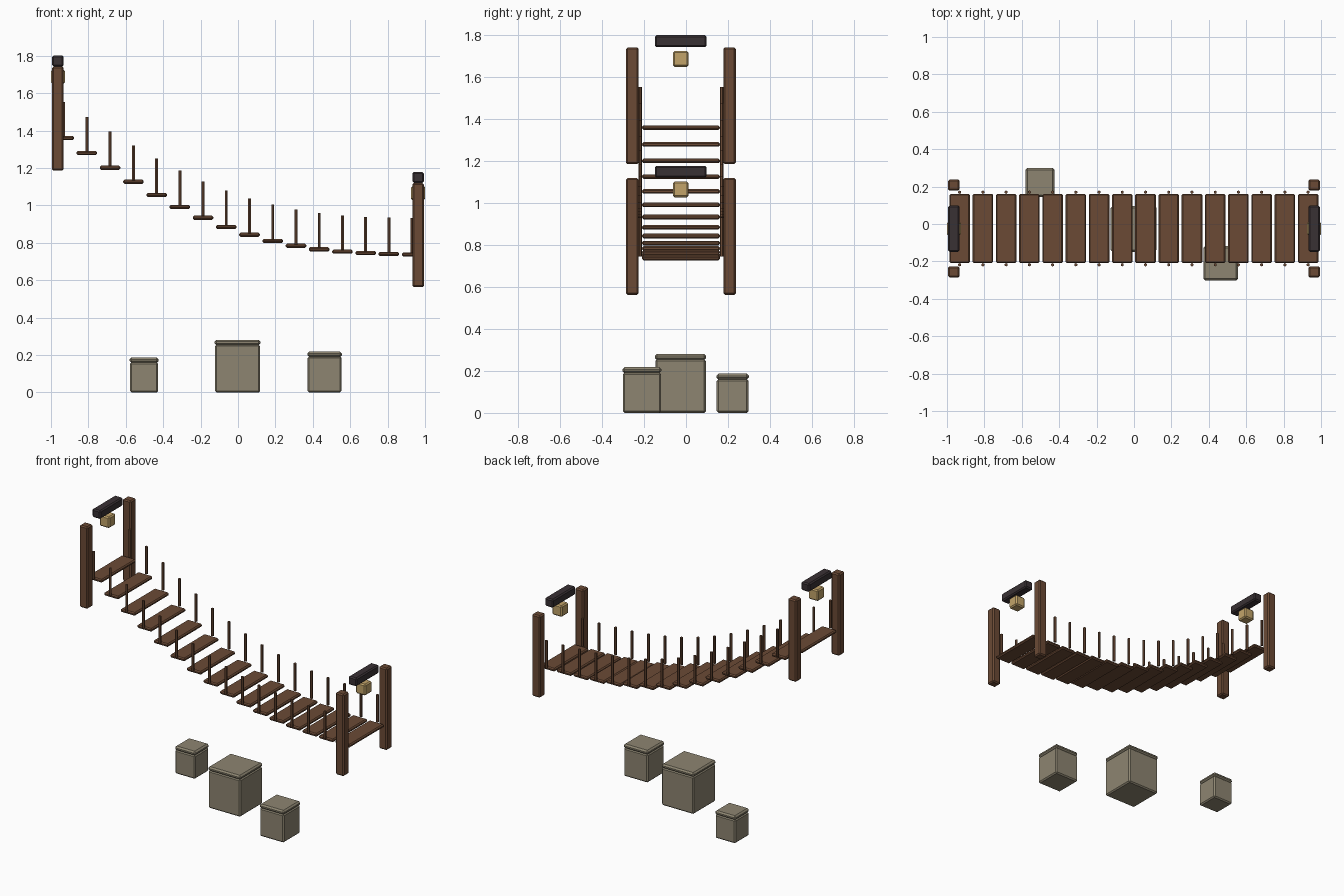
import bpy, bmesh, math

if "Cube" in bpy.data.objects:
    bpy.data.objects.remove(bpy.data.objects["Cube"])

YC = -0.024            # bridge centre line
N = 16                 # number of planks


def material(name, r, g, b):
    lin = [((c / 255 + 0.055) / 1.055) ** 2.4 for c in (r, g, b)]
    m = bpy.data.materials.new(name)
    m.diffuse_color = (*lin, 1)
    m.use_nodes = True
    m.node_tree.nodes["Principled BSDF"].inputs["Base Color"].default_value = m.diffuse_color
    return m


wood = material("brown wood", 107, 74, 53)
stone = material("grey stone", 141, 133, 113)
dark = material("dark iron", 57, 49, 52)
glow = material("lantern tan", 194, 164, 106)


def finish(name, bm, mat):
    me = bpy.data.meshes.new(name)
    bm.to_mesh(me)
    bm.free()
    me.materials.append(mat)
    ob = bpy.data.objects.new(name, me)
    bpy.context.collection.objects.link(ob)
    return ob


def box(name, centre, size, mat, bevel=0.008):
    """Box with chamfered edges."""
    bm = bmesh.new()
    bmesh.ops.create_cube(bm, size=1)
    for v in bm.verts:
        v.co = [c + s * k for c, s, k in zip(centre, size, v.co)]
    bmesh.ops.bevel(bm, geom=bm.edges[:], offset=bevel, segments=1, affect='EDGES')
    return finish(name, bm, mat)


def rod(name, x, y, z0, z1, radius, mat):
    bm = bmesh.new()
    bmesh.ops.create_cone(bm, cap_ends=True, segments=6, radius1=radius,
                          radius2=radius, depth=z1 - z0)
    bmesh.ops.translate(bm, verts=bm.verts, vec=(x, y, (z0 + z1) / 2))
    return finish(name, bm, mat)


def deck(t):
    """Height of the sagging, sloping deck, t from 0 (left) to 1 (right)."""
    return 1.36 + (0.7375 - 1.36) * t - 0.186 * math.sin(math.pi * t)


# planks with a rail stake on either side
for i in range(N):
    t = i / (N - 1)
    x, z = -0.932 + 1.863 * t, deck(t)
    box(f"plank_{i}", (x, YC, z), (0.11, 0.37, 0.022), wood, 0.007)
    for s in (-1, 1):
        rod(f"rail_stake_{i}_{s}", x, YC + s * 0.194, z + 0.008, z + 0.194, 0.009, wood)

# end frames: posts, floating crossbeam and hanging lantern
for side, x, z in (("left", -0.963, deck(0)), ("right", 0.963, deck(1))):
    for s in (-1, 1):
        box(f"{side}_post_{s}", (x, YC + s * 0.232, z + 0.104), (0.062, 0.06, 0.557), wood)
    box(f"{side}_crossbeam", (x, YC - 0.001, z + 0.412), (0.062, 0.247, 0.057), dark)
    box(f"{side}_lantern", (x, YC - 0.001, z + 0.328), (0.074, 0.074, 0.076), glow)

# stone blocks with cap slabs below the bridge
for k, (x, y, w, h) in enumerate(((-0.502, 0.222, 0.155, 0.187),
                                  (-0.002, -0.026, 0.245, 0.281),
                                  (0.463, -0.21, 0.185, 0.218))):
    box(f"stone_{k}", (x, y, (h - 0.026) / 2), (w - 0.004, w - 0.004, h - 0.026), stone)
    box(f"stone_cap_{k}", (x, y, h - 0.0145), (w, w, 0.029), stone, 0.01)
